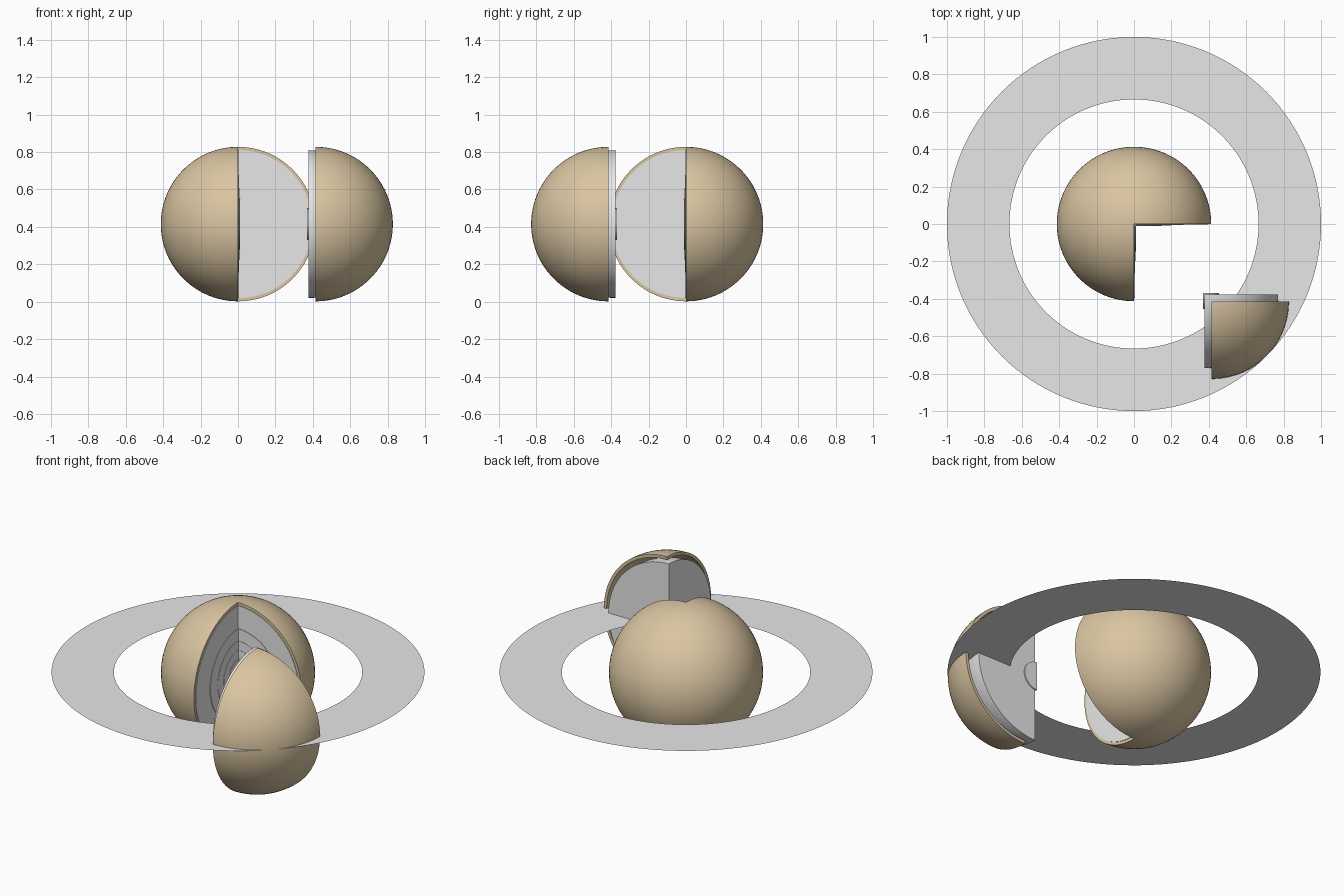
import bpy, bmesh, math

if "Cube" in bpy.data.objects:
    bpy.data.objects.remove(bpy.data.objects["Cube"])

CZ = 0.415          # height of the planet centre
R, R_IN = 0.413, 0.395


def material(name, rgb):
    m = bpy.data.materials.new(name)
    m.diffuse_color = (*rgb, 1)
    m.use_nodes = True
    m.node_tree.nodes["Principled BSDF"].inputs["Base Color"].default_value = m.diffuse_color
    return m


TAN = material("sandy tan", (0.70, 0.56, 0.36))
GREY = material("light grey", (0.8, 0.8, 0.8))


def finish(bm, name, mat, smooth=True):
    me = bpy.data.meshes.new(name)
    bm.to_mesh(me)
    bm.free()
    ob = bpy.data.objects.new(name, me)
    bpy.context.collection.objects.link(ob)
    me.materials.append(mat)
    if smooth:
        bpy.ops.object.select_all(action='DESELECT')
        ob.select_set(True)
        bpy.context.view_layer.objects.active = ob
        bpy.ops.object.shade_smooth_by_angle(angle=math.radians(30))
    return ob


def wedge(name, mat, start, sweep, r, r_in=0, shift=0):
    """Sphere sector; hollow when r_in is given; shift moves it along +x and -y."""
    bm = bmesh.new()
    n_lat, n_lon = 48, round(sweep / 3.75)

    def surface(rad):
        grid = []
        for j in range(n_lon + 1):
            a = math.radians(start + sweep * j / n_lon)
            col = []
            for i in range(n_lat + 1):
                t = math.pi * i / n_lat
                s = rad * math.sin(t) if 0 < i < n_lat else 0
                col.append(bm.verts.new((shift + s * math.cos(a),
                                         -shift + s * math.sin(a),
                                         CZ + rad * math.cos(t))))
            grid.append(col)
        for j in range(n_lon):
            for i in range(n_lat):
                bm.faces.new((grid[j][i], grid[j][i + 1],
                              grid[j + 1][i + 1], grid[j + 1][i]))
        return grid

    outer = surface(r)
    if r_in:
        inner = surface(r_in)
        for k in (0, -1):                       # thin rims along the cut
            for i in range(n_lat):
                bm.faces.new((outer[k][i], outer[k][i + 1],
                              inner[k][i + 1], inner[k][i]))
    else:
        for k in (0, -1):                       # flat half-disc cut faces
            bm.faces.new(outer[k])
    bmesh.ops.remove_doubles(bm, verts=bm.verts, dist=1e-5)
    bmesh.ops.recalc_face_normals(bm, faces=bm.faces)
    return finish(bm, name, mat)


# main planet: three quarters of a shell with slightly stepped inner layers
wedge("planet_crust", TAN, 0, 270, R, R_IN)
layers = [("mantle", R_IN, 0.003), ("lower_mantle", 0.26, 0.006),
          ("outer_core", 0.19, 0.008), ("middle_core", 0.136, 0.010),
          ("inner_core", 0.085, 0.012)]
for label, rad, step in layers:
    wedge("planet_" + label, GREY, 0, 270, rad, shift=step)

# removed quarter, pulled out in steps
wedge("quarter_crust", TAN, 270, 90, R, R_IN, shift=0.415)
wedge("quarter_mantle", GREY, 270, 90, R_IN, shift=0.376)
wedge("quarter_core", GREY, 270, 90, 0.085, shift=0.369)

# flat ring
bm = bmesh.new()
N = 128
loops = [[bm.verts.new((rad * math.cos(2 * math.pi * i / N),
                        rad * math.sin(2 * math.pi * i / N), CZ))
          for i in range(N)] for rad in (0.666, 1.0)]
for i in range(N):
    k = (i + 1) % N
    bm.faces.new((loops[0][i], loops[1][i], loops[1][k], loops[0][k]))
finish(bm, "ring", GREY, smooth=False)
